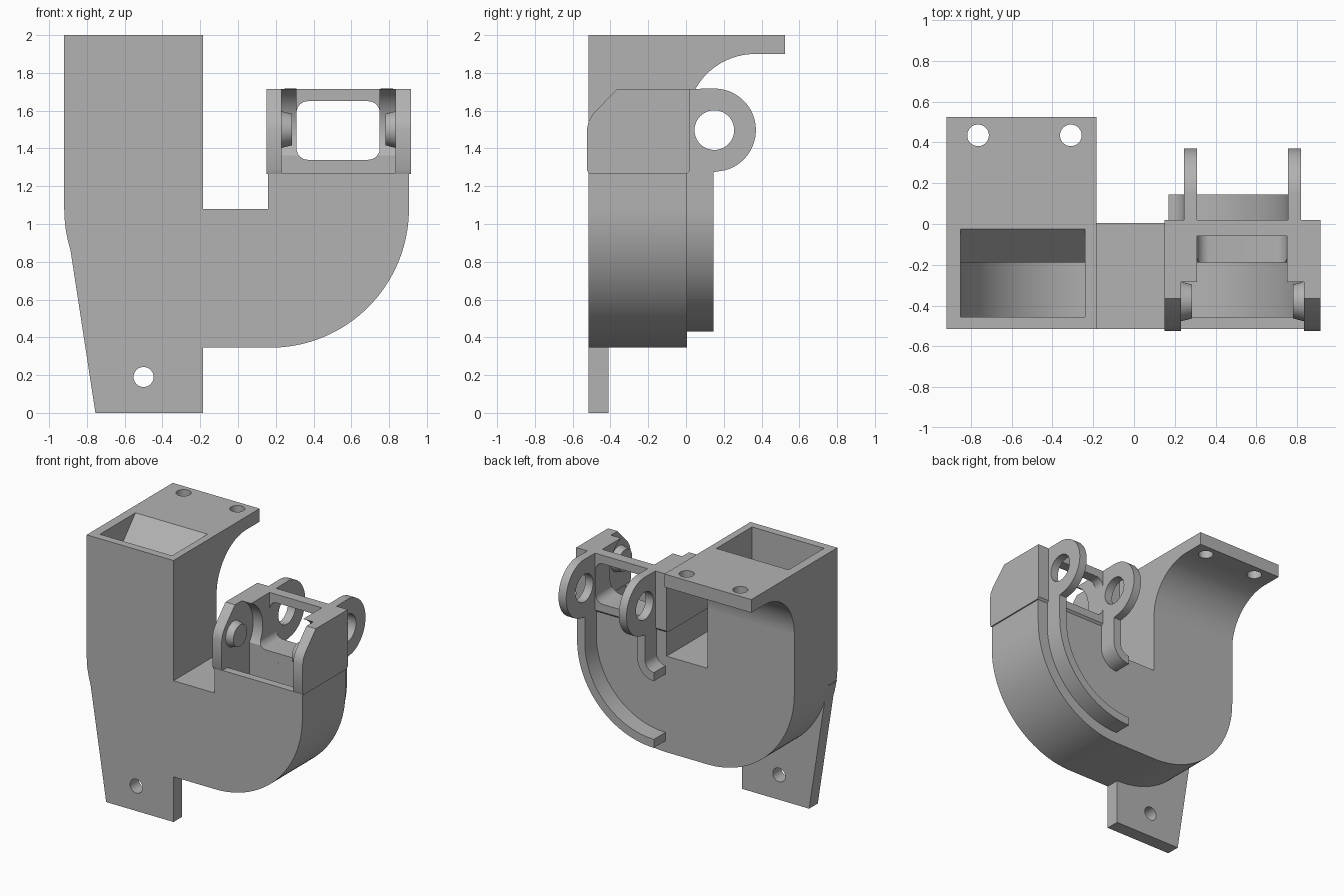
import bpy
import bmesh
from math import sin, cos, radians
from mathutils import Vector

old = bpy.data.objects.get("Cube")
if old:
    bpy.data.objects.remove(old, do_unlink=True)

GREY = (0.45, 0.45, 0.45, 1.0)
grey = bpy.data.materials.new("plain_grey")
grey.use_nodes = True
grey.diffuse_color = GREY
grey.node_tree.nodes["Principled BSDF"].inputs["Base Color"].default_value = GREY


def arc(cx, cy, r, start, end, steps=24):
    angles = [radians(start + (end - start) * i / steps) for i in range(steps + 1)]
    return [(cx + r * cos(a), cy + r * sin(a)) for a in angles]


def prism(name, points, axis, lo, hi):
    """Extrude a closed profile: axis x takes (y, z), y takes (x, z), z takes (x, y)."""
    place = {"x": lambda a, b, d: (d, a, b),
             "y": lambda a, b, d: (a, d, b),
             "z": lambda a, b, d: (a, b, d)}[axis]
    bm = bmesh.new()
    face = bm.faces.new([bm.verts.new(place(a, b, lo)) for a, b in points])
    ext = bmesh.ops.extrude_face_region(bm, geom=[face])
    moved = [v for v in ext["geom"] if isinstance(v, bmesh.types.BMVert)]
    bmesh.ops.translate(bm, verts=moved, vec=Vector(place(0, 0, hi - lo)))
    bmesh.ops.recalc_face_normals(bm, faces=bm.faces)
    mesh = bpy.data.meshes.new(name)
    bm.to_mesh(mesh)
    bm.free()
    mesh.materials.append(grey)
    obj = bpy.data.objects.new(name, mesh)
    bpy.context.collection.objects.link(obj)
    return obj


def rect(a0, b0, a1, b1):
    return [(a0, b0), (a1, b0), (a1, b1), (a0, b1)]


def disc(a, b, r):
    return arc(a, b, r, 0, 360, 40)[:-1]


def activate(obj):
    bpy.ops.object.select_all(action="DESELECT")
    obj.select_set(True)
    bpy.context.view_layer.objects.active = obj


def combine(obj, other, operation):
    activate(obj)
    mod = obj.modifiers.new("combine", "BOOLEAN")
    mod.operation = operation
    mod.solver = "EXACT"
    mod.object = other
    bpy.ops.object.modifier_apply(modifier=mod.name)
    bpy.data.objects.remove(other, do_unlink=True)


def cut(obj, *profile):
    combine(obj, prism("cutter", *profile), "DIFFERENCE")


def add(obj, *profile):
    combine(obj, prism("extra", *profile), "UNION")


FRONT, BACK = -0.515, 0.005
LEFT_X, RIGHT_X, BEND_Z = -0.185, 0.17, 1.08

# J-shaped duct body
outline = ([(-0.92, 2.0)] + arc(LEFT_X, BEND_Z, 0.735, 180, 270, 32)
           + arc(RIGHT_X, BEND_Z, 0.735, 270, 360, 32)
           + [(0.905, 1.27), (0.16, 1.27), (0.16, BEND_Z), (LEFT_X, BEND_Z), (LEFT_X, 2.0)])
body = prism("duct_body", outline, "y", FRONT, BACK)

# Mounting foot below the body
add(body, [(-0.92, 0.985), (-0.905, 0.98), (-0.755, 0), (LEFT_X, 0), (LEFT_X, 0.7), (-0.5, 0.985)],
    "y", FRONT, -0.41)
cut(body, disc(-0.5, 0.19, 0.053), "y", -0.6, -0.3)

# Top flange with a curved underside
add(body, [(-0.1, 2.0), (-0.1, 1.54)] + arc(0.365, 1.54, 0.36, 180, 90)
    + [(0.525, 1.9), (0.525, 2.0)], "x", -0.92, LEFT_X)
for x in (-0.765, -0.31):
    cut(body, disc(x, 0.435, 0.053), "z", 1.8, 2.1)

# Hollow duct and its sloped inlet
hollow = ([(-0.85, 2.1)] + arc(-0.19, BEND_Z, 0.66, 180, 270)
          + arc(RIGHT_X, BEND_Z, 0.66, 270, 360)
          + [(0.83, 1.4), (0.23, 1.4), (0.23, 1.02), (-0.24, 1.02), (-0.24, 2.1)])
cut(body, hollow, "y", -0.455, -0.19)
cut(body, [(-0.3, 2.1), (-0.3, 1.82), (-0.19, 1.82), (-0.025, 2.0), (-0.025, 2.1)],
    "x", -0.85, -0.24)

# Outlet head: cheeks with a concave rear frame
head = prism("outlet_head", [(-0.515, 1.265), (-0.525, 1.29), (-0.525, 1.5), (-0.515, 1.545),
                             (-0.49, 1.585), (-0.365, 1.715), (0.02, 1.715), (0.02, 1.28),
                             (0.005, 1.265)], "x", 0.15, 0.915)
cut(head, [(-0.7, 1.2), (-0.19, 1.2)] + arc(-0.38, 1.5, 0.235, -36, 66)
    + [(-0.285, 1.8), (-0.7, 1.8)], "x", 0.23, 0.835)

# Rounded window, open on top in front of the rear bar
window = []
for x, z, a in ((0.69, 1.59, 0), (0.37, 1.59, 90), (0.37, 1.4, 180), (0.69, 1.4, 270)):
    window += arc(x, z, 0.06, a, a + 90, 8)
cut(head, window, "y", -0.4, 0.1)
cut(head, rect(0.31, 1.55, 0.75, 1.8), "y", -0.4, -0.06)

# Hinge ears behind the head
ear = ([(0.0, 1.265), (0.09, 1.265)] + arc(0.15, 1.497, 0.22, -75, 90, 36) + [(0.0, 1.715)])
for side, x in (("right", 0.245), ("left", 0.755)):
    obj = prism(side + "_hinge_ear", ear, "x", x, x + 0.065)
    cut(obj, disc(0.15, 1.497, 0.105), "x", 0, 1)

# Curved ribs on the back
for side, r in (("inner", 0.14), ("outer", 0.65)):
    rib = ([(RIGHT_X + r, 1.3)] + arc(RIGHT_X, BEND_Z, r, 0, -90, 32)
           + arc(RIGHT_X, BEND_Z, r - 0.065, -90, 0, 32) + [(RIGHT_X + r - 0.065, 1.3)])
    prism(side + "_back_rib", rib, "y", -0.01, 0.145)

# Tapered pivot pins inside the cheeks
for side, x, inward in (("right", 0.22, 1), ("left", 0.845, -1)):
    pin = prism(side + "_pivot_pin", disc(-0.38, 1.5, 0.1), "x", x, x + 0.065 * inward)
    for v in pin.data.vertices:
        if abs(v.co.x - x) > 0.03:
            v.co.y = -0.38 + (v.co.y + 0.38) * 0.83
            v.co.z = 1.5 + (v.co.z - 1.5) * 0.83

# Smooth curves, sharp edges
for obj in list(bpy.context.scene.objects):
    if obj.type == "MESH":
        activate(obj)
        bpy.ops.object.shade_smooth_by_angle(angle=radians(25))
